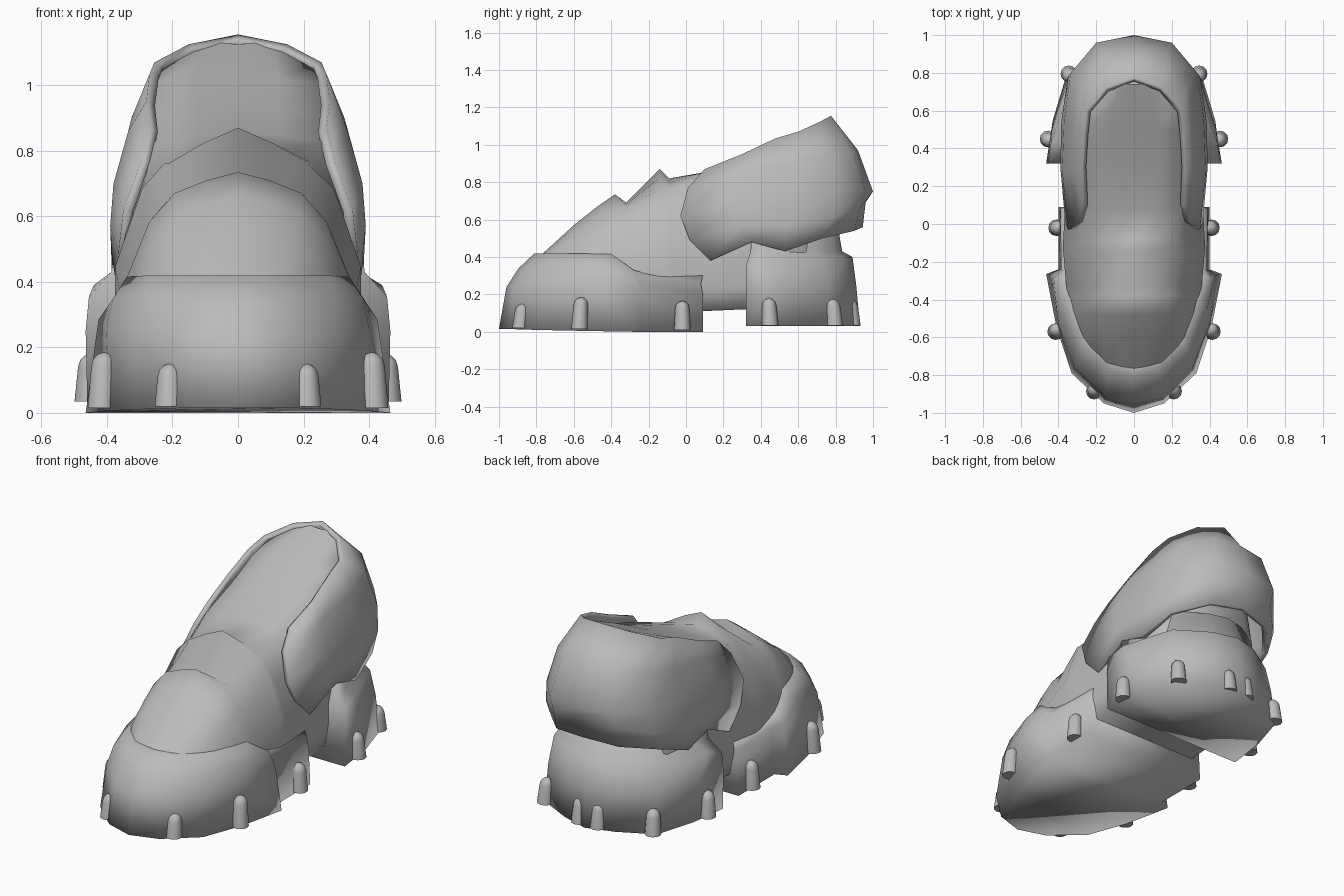
import bpy
import bmesh
import math
from mathutils import Vector

cube = bpy.data.objects.get("Cube")
if cube:
    bpy.data.objects.remove(cube)

grey = bpy.data.materials.new("plain grey")
grey.use_nodes = True
grey.diffuse_color = (0.5, 0.5, 0.5, 1)
grey.node_tree.nodes["Principled BSDF"].inputs["Base Color"].default_value = grey.diffuse_color


def finish(name, bm, angle=50):
    """Turn a bmesh into a smooth-shaded object with sharp creases."""
    bmesh.ops.recalc_face_normals(bm, faces=bm.faces)
    mesh = bpy.data.meshes.new(name)
    bm.to_mesh(mesh)
    bm.free()
    mesh.materials.append(grey)
    obj = bpy.data.objects.new(name, mesh)
    bpy.context.collection.objects.link(obj)
    bpy.ops.object.select_all(action="DESELECT")
    obj.select_set(True)
    bpy.context.view_layer.objects.active = obj
    bpy.ops.object.shade_smooth_by_angle(angle=math.radians(angle))
    return obj


def loft(half_rows, closed=True):
    """Mirror each half row across x and skin neighbouring rows."""
    bm = bmesh.new()
    rings = []
    for half in half_rows:
        mirrored = [(-x, y, z) for x, y, z in reversed(half) if x > 0.001]
        rings.append([bm.verts.new(p) for p in list(half) + mirrored])
    count = len(rings[0])
    for low, high in zip(rings, rings[1:]):
        for i in range(count if closed else count - 1):
            j = (i + 1) % count
            bm.faces.new((low[i], low[j], high[j], high[i]))
    if closed:
        bm.faces.new(rings[0])
        bm.faces.new(rings[-1])
    return bm


def shrink(row, x_factor, y_factor, centre_y, z):
    return [(x * x_factor, centre_y + (y - centre_y) * y_factor, z) for x, y, _ in row]


# Foot body: y, half width, underside, crown height, shoulder width, shoulder height
sections = [
    (-0.87, 0.12, 0.1, 0.33, 0.6, 0.9),
    (-0.77, 0.23, 0.1, 0.415, 0.6, 0.92),
    (-0.6, 0.32, 0.1, 0.57, 0.55, 0.91),
    (-0.48, 0.34, 0.1, 0.665, 0.55, 0.9),
    (-0.38, 0.35, 0.1, 0.735, 0.55, 0.9),
    (-0.32, 0.36, 0.1, 0.69, 0.57, 0.95),
    (-0.14, 0.375, 0.1, 0.87, 0.56, 0.86),
    (-0.09, 0.375, 0.1, 0.82, 0.6, 0.92),
    (0.08, 0.365, 0.11, 0.85, 0.7, 0.97),
    (0.3, 0.355, 0.12, 0.93, 0.72, 0.97),
    (0.5, 0.35, 0.12, 1.02, 0.72, 0.98),
    (0.63, 0.32, 0.2, 1.08, 0.7, 0.98),
    (0.74, 0.18, 0.3, 1.125, 0.6, 0.99),
]
rows = []
for y, w, low, top, s, drop in sections:
    outline = [(0, 1), (s / 2, (1 + drop) / 2 + 0.01), (s, drop), ((1 + s) / 2, 0.76),
               (1, 0.45), (1, 0.15), (0.94, 0), (0, 0)]
    rows.append([(u * w, y, low + v * (top - low)) for u, v in outline])
finish("foot_body", loft(rows), 80)

# Toe guard with flared sides, low rear wings and a flat sole
sole = [(0.4, 0.09, 0), (0.4, -0.24, 0), (0.465, -0.265, 0), (0.41, -0.55, 0.005),
        (0.33, -0.79, 0.01), (0.16, -0.95, 0.015), (0, -1, 0.015)]
middle = [(0.39, 0.09, 0.2), (0.385, -0.24, 0.2), (0.435, -0.27, 0.22), (0.4, -0.53, 0.26),
          (0.31, -0.76, 0.25), (0.15, -0.92, 0.24), (0, -0.96, 0.24)]
rim = [(0.365, 0.09, 0.3), (0.365, -0.24, 0.32), (0.39, -0.28, 0.33), (0.34, -0.4, 0.415),
       (0.27, -0.64, 0.42), (0.13, -0.77, 0.42), (0, -0.81, 0.42)]
upper = [tuple((Vector(a) + Vector(b)) / 2 + Vector((a[0] * 0.03, -0.01, 0.01)))
         for a, b in zip(middle, rim)]
lip = [(x * 0.9, -0.35 + (y + 0.35) * 0.88, z) for x, y, z in rim]
finish("toe_guard", loft([sole, middle, upper, rim, lip]), 100)

# Heel guard, flat in front and narrow behind
heel_sole = [(0.46, 0.32, 0.03), (0.43, 0.55, 0.03), (0.36, 0.78, 0.03),
             (0.16, 0.88, 0.03), (0, 0.93, 0.03)]
heel_mid = [(0.465, 0.32, 0.25), (0.435, 0.5, 0.25), (0.35, 0.76, 0.25),
            (0.15, 0.87, 0.25), (0, 0.91, 0.25)]
heel_rim = [(0.455, 0.32, 0.355), (0.44, 0.43, 0.39), (0.335, 0.73, 0.4),
            (0.15, 0.85, 0.4), (0, 0.89, 0.4)]
finish("heel_guard", loft([heel_sole, heel_mid, heel_rim,
                           shrink(heel_rim, 0.85, 0.86, 0.5, 0.43),
                           shrink(heel_rim, 0.81, 0.8, 0.5, 0.56)]), 100)

# Ankle cuff: open shell wrapped around the back, from hem to rim
cuff_rows = [
    [(0.37, 0.13, 0.38), (0.385, 0.35, 0.48), (0.385, 0.53, 0.43),
     (0.35, 0.73, 0.5), (0.2, 0.9, 0.54), (0, 0.945, 0.56)],
    [(0.365, 0.02, 0.49), (0.39, 0.3, 0.57), (0.385, 0.54, 0.57),
     (0.35, 0.78, 0.61), (0.2, 0.93, 0.66), (0, 0.96, 0.69)],
    [(0.35, -0.03, 0.62), (0.38, 0.28, 0.7), (0.37, 0.55, 0.72),
     (0.335, 0.8, 0.74), (0.2, 0.96, 0.75), (0, 1, 0.75)],
    [(0.295, 0.01, 0.77), (0.335, 0.3, 0.86), (0.325, 0.55, 0.9),
     (0.29, 0.76, 0.94), (0.17, 0.89, 0.97), (0, 0.92, 0.97)],
    [(0.27, 0.1, 0.87), (0.28, 0.3, 0.95), (0.27, 0.48, 1.035),
     (0.255, 0.6, 1.07), (0.15, 0.72, 1.125), (0, 0.775, 1.155)],
]
cuff = finish("ankle_cuff", loft(cuff_rows, closed=False))
wall = cuff.modifiers.new("wall", "SOLIDIFY")
wall.thickness = 0.03
wall.offset = -1


# Round-topped studs around both guards
def stud(name, x, y, base, top, radius=0.04):
    bm = bmesh.new()
    sides = 12
    levels = [(1.1, base), (0.95, top - radius)]
    levels += [(math.cos(a) * 0.95, top - radius + radius * math.sin(a))
               for a in (math.pi / 6, math.pi / 3, math.pi * 0.47)]
    rings = []
    for scale, z in levels:
        lean = 1 - 0.1 * (z - base)
        rings.append([bm.verts.new((x * lean + radius * scale * math.cos(math.tau * i / sides),
                                    y * lean + radius * scale * math.sin(math.tau * i / sides), z))
                      for i in range(sides)])
    for low, high in zip(rings, rings[1:]):
        for i in range(sides):
            j = (i + 1) % sides
            bm.faces.new((low[i], low[j], high[j], high[i]))
    bm.faces.new(rings[0])
    bm.faces.new(rings[-1])
    finish(name, bm)


studs = [
    ("toe_front", 0.21, -0.885, 0.02, 0.15), ("toe_side", 0.415, -0.57, 0.015, 0.185),
    ("toe_rear", 0.41, -0.02, 0.01, 0.165), ("heel_side", 0.455, 0.45, 0.035, 0.18),
    ("heel_corner", 0.345, 0.795, 0.035, 0.175), ("heel_back", 0.06, 0.89, 0.035, 0.175),
]
for label, x, y, base, top in studs:
    for side, sign in (("left", 1), ("right", -1)):
        stud(f"{label}_stud_{side}", sign * x, y, base, top)
